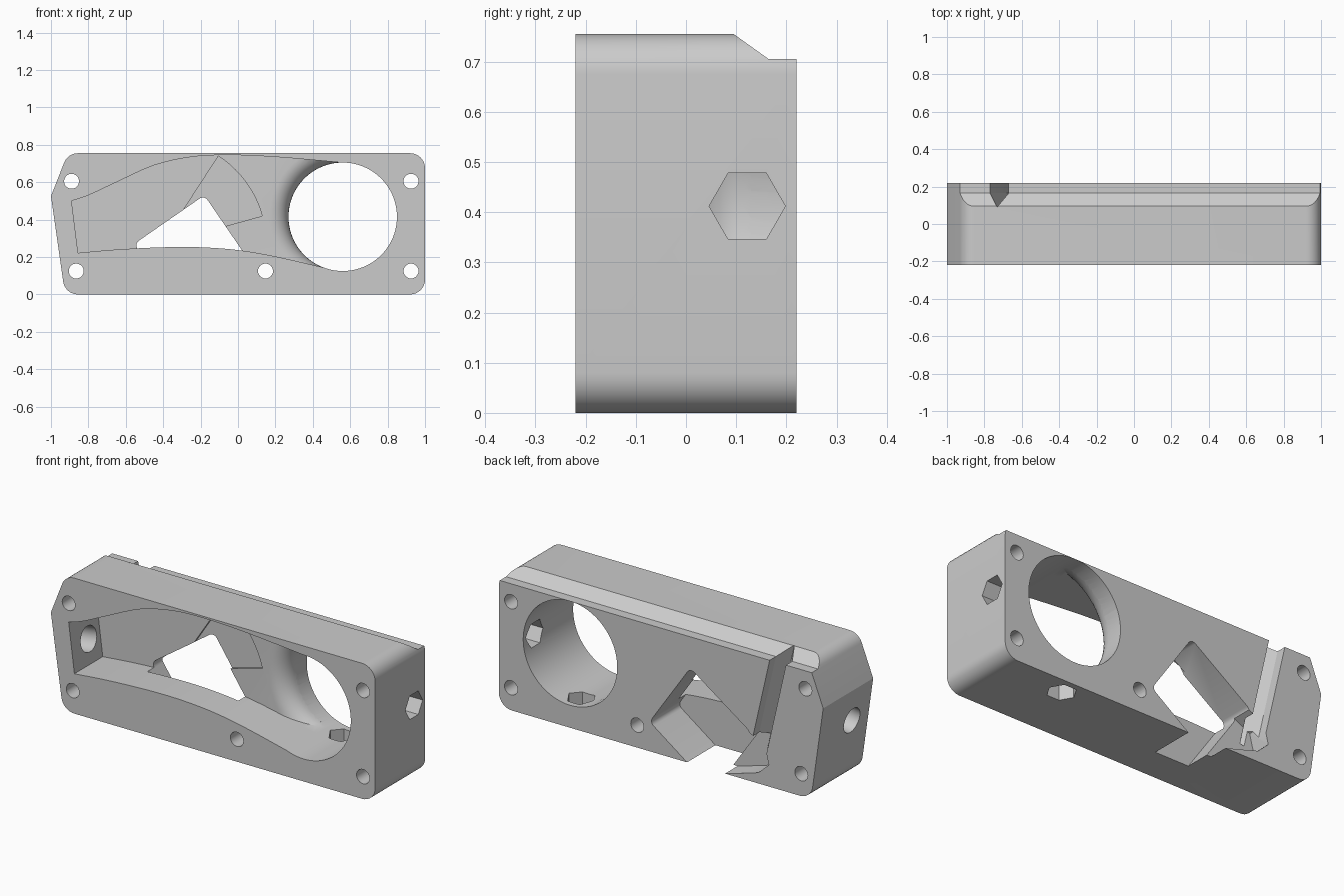
import bpy, bmesh, math
from mathutils import Matrix, Vector

cube = bpy.data.objects.get("Cube")
if cube:
    bpy.data.objects.remove(cube, do_unlink=True)

grey = bpy.data.materials.new("plain_grey")
grey.use_nodes = True
grey.diffuse_color = (0.6, 0.6, 0.6, 1)
grey.node_tree.nodes["Principled BSDF"].inputs["Base Color"].default_value = (0.6, 0.6, 0.6, 1)

ALONG_X = Matrix.Rotation(math.pi / 2, 4, "Z")
ALONG_Z = Matrix.Rotation(math.pi / 2, 4, "X")


def finish(name, bm, matrix=Matrix()):
    bm.transform(matrix)
    bmesh.ops.recalc_face_normals(bm, faces=bm.faces)
    mesh = bpy.data.meshes.new(name)
    bm.to_mesh(mesh)
    bm.free()
    mesh.materials.append(grey)
    ob = bpy.data.objects.new(name, mesh)
    bpy.context.collection.objects.link(ob)
    return ob


def prism(name, pts, lo, hi, matrix=Matrix()):
    """Extrude an outline in the xz plane along y, then place it."""
    bm = bmesh.new()
    face = bm.faces.new([bm.verts.new((u, lo, v)) for u, v in pts])
    new = bmesh.ops.extrude_face_region(bm, geom=[face])["geom"]
    bmesh.ops.translate(bm, vec=(0, hi - lo, 0),
                        verts=[g for g in new if isinstance(g, bmesh.types.BMVert)])
    return finish(name, bm, matrix)


def arc(cx, cz, r, a0, a1, n):
    angles = [math.radians(a0 + (a1 - a0) * i / n) for i in range(n + 1)]
    return [(cx + r * math.cos(a), cz + r * math.sin(a)) for a in angles]


def ring(cx, cz, r, n):
    return arc(cx, cz, r, 0, 360, n)[:-1]


def rounded(corners, n=8):
    """Outline from (x, z, radius) corners."""
    out = []
    for i, (x, z, r) in enumerate(corners):
        p = Vector((x, z))
        if r == 0:
            out.append((x, z))
            continue
        a = (Vector(corners[i - 1][:2]) - p).normalized()
        b = (Vector(corners[(i + 1) % len(corners)][:2]) - p).normalized()
        half = a.angle(b) / 2
        c = p + (a + b).normalized() * r / math.sin(half)
        start = p + a * r / math.tan(half) - c
        end = p + b * r / math.tan(half) - c
        # Sweep the radius from one tangent point to the other
        turn = math.pi - 2 * half
        for k in range(n + 1):
            t = turn * k / n
            out.append(tuple(c + (start * math.sin(turn - t) + end * math.sin(t)) / math.sin(turn)))
    return out


def spline(pts, n=4):
    """Smooth curve through the points."""
    p = [Vector(q) for q in [pts[0]] + pts + [pts[-1]]]
    out = []
    for a, b, c, d in zip(p, p[1:], p[2:], p[3:]):
        for k in range(n):
            t = k / n
            out.append(tuple(0.5 * (2 * b + (c - a) * t + (2 * a - 5 * b + 4 * c - d) * t ** 2
                                    + (3 * b - a - 3 * c + d) * t ** 3)))
    return out + [pts[-1]]


def boolean(target, tool, operation="DIFFERENCE"):
    mod = target.modifiers.new("cut", "BOOLEAN")
    mod.operation, mod.solver, mod.object = operation, "EXACT", tool
    bpy.context.view_layer.objects.active = target
    bpy.ops.object.modifier_apply(modifier=mod.name)
    bpy.data.objects.remove(tool, do_unlink=True)


# Block with rounded corners and a pointed end
body = prism("block_body", rounded([
    (-0.925, 0, 0.08), (1, 0, 0.08), (1, 0.755, 0.08), (-0.91, 0.755, 0.08), (-1, 0.525, 0)]),
    -0.22, 0.22)

# Curved front channel
channel = spline([(-0.89, 0.5), (-0.8, 0.53), (-0.65, 0.6), (-0.45, 0.69), (-0.25, 0.735),
                  (-0.05, 0.745), (0.2, 0.735), (0.565, 0.704)])
channel += spline([(0.47, 0.141), (0.2, 0.203), (0, 0.237), (-0.2, 0.252), (-0.4, 0.252),
                   (-0.65, 0.24), (-0.855, 0.222)])
boolean(body, prism("channel_cutter", channel, -0.3, 0.03))

# Large bore with a rounded lip at the channel floor
BX, BZ, BR, LIP = 0.56, 0.415, 0.29, 0.1
bm = bmesh.new()
profile = [(0, -0.1), (BR + LIP, -0.1)]
profile += [(BR + LIP - LIP * math.sin(a), 0.13 - LIP * math.cos(a))
            for a in [math.pi / 2 * i / 8 for i in range(9)]] + [(0, 0.13)]
verts = [bm.verts.new((r, y, 0)) for r, y in profile]
edges = [bm.edges.new(pair) for pair in zip(verts, verts[1:])]
bmesh.ops.spin(bm, geom=verts + edges, cent=(0, 0, 0), axis=(0, 1, 0),
               angle=2 * math.pi, steps=64, use_duplicate=False)
bmesh.ops.remove_doubles(bm, verts=bm.verts, dist=0.0005)
lip = finish("lip_cutter", bm, Matrix.Translation((BX, 0, BZ)))
boolean(lip, prism("lip_limit", channel, -0.05, 0.2), "INTERSECT")
boolean(body, lip)
boolean(body, prism("bore_cutter", ring(BX, BZ, BR, 80), -0.3, 0.3))

# Shallow fan-shaped recess in the channel floor
boolean(body, prism("fan_cutter", [(-0.41, 0.27)] + arc(-0.41, 0.27, 0.56, 15.5, 57, 14), 0, 0.045))

# Tilted square opening through the back and bottom
boolean(body, prism("square_cutter", rounded([
    (-0.18, 0.53, 0.03), (-0.555, 0.27, 0.03), (-0.3, -0.1, 0.03), (0.07, 0.165, 0.03)], 5),
    -0.03, 0.3))

# Slanted pointed groove in the back, and its pocket at the lower end
up = Vector((-0.222, 0, 0.975)).normalized()
depth = Vector((0, 1, 0))
frame = Matrix((up.cross(depth), up, depth)).transposed().to_4x4()
frame.translation = (-0.72, 0, 0.705)
boolean(body, prism("groove_cutter", [(-0.049, 0.3), (-0.049, 0.165), (0, 0.09), (0.049, 0.165),
                                      (0.049, 0.3)], -0.58, 0.3, frame))
boolean(body, prism("pocket_cutter", [(-0.665, 0.12), (-0.6, 0.06), (-0.5, 0.03), (-0.36, -0.01),
                                      (-0.42, 0.15), (-0.54, 0.27), (-0.64, 0.22)], 0.11, 0.3))

# Stepped ledge along the top back edge
boolean(body, prism("ledge_cutter", [(0.025, 0.805), (0.165, 0.705), (0.3, 0.705), (0.3, 0.9)],
                    -1.2, 1.2, ALONG_X))

# Five screw holes
for x, z in [(-0.89, 0.605), (0.925, 0.605), (0.925, 0.125), (0.147, 0.125), (-0.865, 0.125)]:
    boolean(body, prism("screw_cutter", ring(x, z, 0.04, 24), -0.3, 0.3))

# Hexagonal holes from the end and from below into the bore
hexagon = ring(0, 0, 0.076, 6)
boolean(body, prism("end_hex_cutter", hexagon, -1.1, -0.7,
                    Matrix.Translation((0, 0.122, 0.412)) @ ALONG_X))
boolean(body, prism("bottom_hex_cutter", hexagon, -0.1, 0.3,
                    Matrix.Translation((BX, 0.122, 0)) @ ALONG_Z))

# Round hole and nut pocket through the pointed end
tilt = Matrix.Translation((-0.87, -0.07, 0.355)) @ Matrix.Rotation(math.radians(-8), 4, "Y") @ ALONG_X
boolean(body, prism("nut_cutter", ring(0, 0, 0.113, 6), -0.06, 0.06, tilt))
boolean(body, prism("bolt_cutter", ring(0, 0, 0.07, 32), -0.03, 0.3, tilt))

# Smooth curved walls, keep edges crisp
bpy.ops.object.select_all(action="DESELECT")
body.select_set(True)
bpy.context.view_layer.objects.active = body
bpy.ops.object.shade_smooth_by_angle(angle=math.radians(28))
